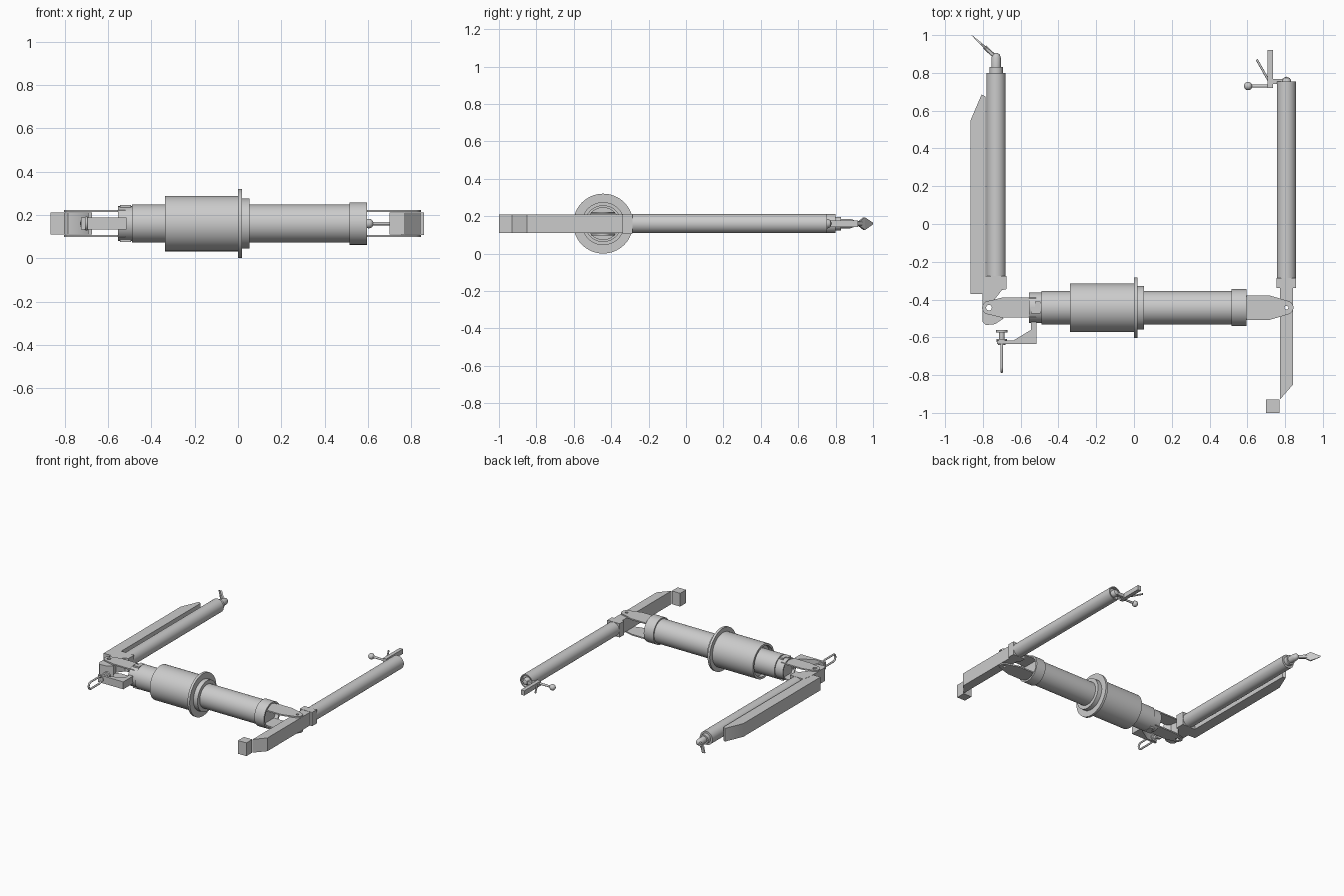
import bpy, bmesh, math
from mathutils import Vector, Matrix

cube = bpy.data.objects.get("Cube")
if cube:
    bpy.data.objects.remove(cube, do_unlink=True)

Z = 0.16          # height of the common mid plane
BODY_Y = -0.443   # main cylinder axis


def finish(name, bm, smooth=True):
    bmesh.ops.remove_doubles(bm, verts=bm.verts, dist=1e-5)
    bmesh.ops.recalc_face_normals(bm, faces=bm.faces)
    mesh = bpy.data.meshes.new(name)
    bm.to_mesh(mesh)
    bm.free()
    obj = bpy.data.objects.new(name, mesh)
    bpy.context.collection.objects.link(obj)
    if smooth:
        bpy.ops.object.select_all(action='DESELECT')
        obj.select_set(True)
        bpy.context.view_layer.objects.active = obj
        bpy.ops.object.shade_smooth_by_angle(angle=math.radians(35))
    return obj


def lathe(name, origin, axis, profile, steps=48):
    """Revolve (distance, radius) points about an axis through origin."""
    bm = bmesh.new()
    verts = [bm.verts.new((r, 0, d)) for d, r in profile]
    edges = [bm.edges.new(pair) for pair in zip(verts, verts[1:])]
    bmesh.ops.spin(bm, geom=verts + edges, cent=(0, 0, 0), axis=(0, 0, 1),
                   angle=math.tau, steps=steps)
    turn = Vector((0, 0, 1)).rotation_difference(Vector(axis)).to_matrix().to_4x4()
    bm.transform(Matrix.Translation(origin) @ turn)
    return finish(name, bm)


def rod(name, a, b, r, steps=16):
    a, b = Vector(a), Vector(b)
    n = (b - a).length
    return lathe(name, a, (b - a).normalized(), [(0, 0), (0, r), (n, r), (n, 0)], steps)


def ball(name, center, r):
    bm = bmesh.new()
    bmesh.ops.create_uvsphere(bm, u_segments=24, v_segments=12, radius=r)
    bm.transform(Matrix.Translation(center))
    return finish(name, bm)


def box(name, x0, x1, y0, y1, half):
    bm = bmesh.new()
    bmesh.ops.create_cube(bm, size=1)
    size = Matrix.Diagonal((x1 - x0, y1 - y0, 2 * half, 1))
    bm.transform(Matrix.Translation(((x0 + x1) / 2, (y0 + y1) / 2, Z)) @ size)
    return finish(name, bm, False)


def arc(cx, cy, r, a0, a1, n=16):
    angles = [math.radians(a0 + (a1 - a0) * i / n) for i in range(n + 1)]
    return [(cx + r * math.cos(a), cy + r * math.sin(a)) for a in angles]


def plate(name, outline, half, z=Z, hole=None):
    """Flat part cut from an outline in plan, with an optional round hole."""
    curve = bpy.data.curves.new(name, 'CURVE')
    curve.dimensions = '2D'
    curve.fill_mode = 'BOTH'
    curve.extrude = half
    loops = [outline] + ([arc(*hole, 0, 345, 23)] if hole else [])
    for loop in loops:
        spline = curve.splines.new('POLY')
        spline.points.add(len(loop) - 1)
        for p, (x, y) in zip(spline.points, loop):
            p.co = (x, y, 0, 1)
        spline.use_cyclic_u = True
    temp = bpy.data.objects.new(name + "_outline", curve)
    bpy.context.collection.objects.link(temp)
    bm = bmesh.new()
    bm.from_mesh(temp.evaluated_get(bpy.context.evaluated_depsgraph_get()).to_mesh())
    bm.transform(Matrix.Translation((0, 0, z)))
    bpy.data.objects.remove(temp, do_unlink=True)
    return finish(name, bm)


# Main cylinder: stepped drum, flange and end collar
lathe("main_cylinder", (0, BODY_Y, Z), (1, 0, 0), [
    (-0.535, 0), (-0.535, 0.07), (-0.555, 0.07), (-0.555, 0.08), (-0.49, 0.08),
    (-0.49, 0.088), (-0.31, 0.088), (-0.31, 0.112), (-0.338, 0.112),
    (-0.338, 0.128), (0, 0.128), (0, 0.16), (0.018, 0.16), (0.018, 0.115),
    (0.052, 0.115), (0.052, 0.088), (0.515, 0.088), (0.515, 0.098),
    (0.595, 0.098), (0.595, 0.085), (0.565, 0.085), (0.565, 0)], 64)


# Forked hinge lugs at both ends
def hinge(side, x0, x1, w, tip, r, hole):
    s = 1 if tip > 0 else -1
    nose = [(tip + s * (x - tip), BODY_Y + y - BODY_Y) for x, y in arc(tip, BODY_Y, r, 65, -65)]
    outline = [(x0, BODY_Y - w), (x0, BODY_Y + w), (x1, BODY_Y + w), *nose, (x1, BODY_Y - w)]
    for level, sign in (("upper", 1), ("lower", -1)):
        plate(f"{side}_{level}_lug", outline, 0.005, Z + sign * 0.058, (tip, BODY_Y, hole))


hinge("left", 0.55, 0.72, 0.064, 0.807, 0.037, 0.01)
hinge("right", -0.52, -0.70, 0.053, -0.768, 0.036, 0.015)

# Left arm: bar with offset end block, collar and tube
plate("left_bar", [(0.772, -0.3), (0.772, -0.93), (0.842, -0.85), (0.842, -0.3)],
      0.05, hole=(0.807, BODY_Y, 0.01))
box("left_end_block", 0.70, 0.77, -1.0, -0.93, 0.05)
box("left_collar", 0.755, 0.858, -0.34, -0.285, 0.052)
lathe("left_tube", (0.807, 0, Z), (0, 1, 0), [
    (-0.29, 0), (-0.29, 0.051), (0.755, 0.051), (0.755, 0.043), (0.735, 0.043),
    (0.735, 0.025), (0.76, 0.025), (0.772, 0.018), (0.78, 0)])

# Left tip: cross bar, ball lever and thin prong
box("left_tip_link", 0.73, 0.79, 0.74, 0.768, 0.012)
box("left_tip_bar", 0.708, 0.736, 0.72, 0.92, 0.018)
rod("left_tip_lever", (0.61, 0.73, Z), (0.71, 0.73, Z), 0.008)
ball("left_tip_ball", (0.604, 0.73, Z), 0.022)
rod("left_tip_prong", (0.65, 0.87, Z), (0.715, 0.755, Z), 0.006)

# Right arm: elbow bracket, side panel and stepped tube
elbow = [(-0.79, -0.275), (-0.675, -0.275), (-0.675, -0.345), (-0.70, -0.35),
         (-0.738, -0.40), (-0.73, -0.47), (-0.69, -0.50), (-0.735, -0.53),
         (-0.785, -0.535), (-0.803, -0.515), (-0.803, -0.34)]
plate("right_elbow", elbow, 0.051, hole=(-0.768, BODY_Y, 0.015))
panel = [(-0.865, -0.37), (-0.785, -0.37), (-0.785, 0.675), (-0.807, 0.685), (-0.865, 0.55)]
plate("right_side_panel", panel, 0.05)
lathe("right_tube", (-0.73, 0, Z), (0, 1, 0), [
    (-0.28, 0), (-0.28, 0.051), (0.80, 0.051), (0.80, 0.036), (0.83, 0.036),
    (0.83, 0.025), (0.88, 0.025), (0.897, 0.019), (0.905, 0.009), (0.906, 0)])

# Right tip: flat pointed blade on a short stem
tip_from, tip_to = Vector((-0.745, 0.895, Z)), Vector((-0.86, 1.0, Z))
along = tip_to - tip_from
across = Vector((-along.y, along.x, 0)).normalized() * 0.006
bm = bmesh.new()
widths = [(0, 0.012), (0.3, 0.014), (0.55, 0.034), (1, 0.004)]
rings = []
for t, h in widths:
    c = tip_from + along * t
    up = Vector((0, 0, h))
    thick = across * (0.2 if t == 1 else 1)
    rings.append([bm.verts.new(c + q) for q in (thick + up, thick - up, -thick - up, -thick + up)])
for a, b in zip(rings, rings[1:]):
    for i in range(4):
        j = (i + 1) % 4
        bm.faces.new((a[i], a[j], b[j], b[i]))
bm.faces.new(rings[0])
bm.faces.new(rings[-1])
finish("right_tip_blade", bm, False)
rod("right_tip_stem", (-0.735, 0.885, Z), tip_from + along * 0.4, 0.011)

# Side bracket with clamp screw and loop handle
bracket = [(-0.515, -0.50), (-0.515, -0.635), (-0.725, -0.635), (-0.725, -0.618),
           (-0.64, -0.618), (-0.545, -0.56), (-0.545, -0.50)]
plate("clamp_bracket", bracket, 0.028)
lathe("clamp_screw", (-0.70, 0, Z), (0, 1, 0), [
    (-0.64, 0), (-0.64, 0.02), (-0.625, 0.02), (-0.625, 0.027), (-0.61, 0.027),
    (-0.61, 0.014), (-0.575, 0.014), (-0.575, 0.03), (-0.56, 0.03), (-0.56, 0)], 32)
loop = bpy.data.curves.new("clamp_handle", 'CURVE')
loop.dimensions = '3D'
loop.bevel_depth = 0.007
spline = loop.splines.new('POLY')
path = arc(-0.655, Z, 0.026, 90, -90) + arc(-0.757, Z, 0.026, 270, 90)
spline.points.add(len(path) - 1)
for p, (y, z) in zip(spline.points, path):
    p.co = (-0.70, y, z, 1)
spline.use_cyclic_u = True
handle = bpy.data.objects.new("clamp_handle", loop)
bpy.context.collection.objects.link(handle)
bpy.ops.object.select_all(action='DESELECT')
handle.select_set(True)
bpy.context.view_layer.objects.active = handle
bpy.ops.object.convert(target='MESH')

# Small latch on top and bottom of the right end
for level, sign in (("upper", 1), ("lower", -1)):
    latch = [(-0.545, -0.475), (-0.495, -0.475), (-0.495, -0.41), (-0.525, -0.41),
             (-0.525, -0.44), (-0.545, -0.44)]
    plate(f"{level}_latch", latch, 0.01, Z + sign * 0.075)
